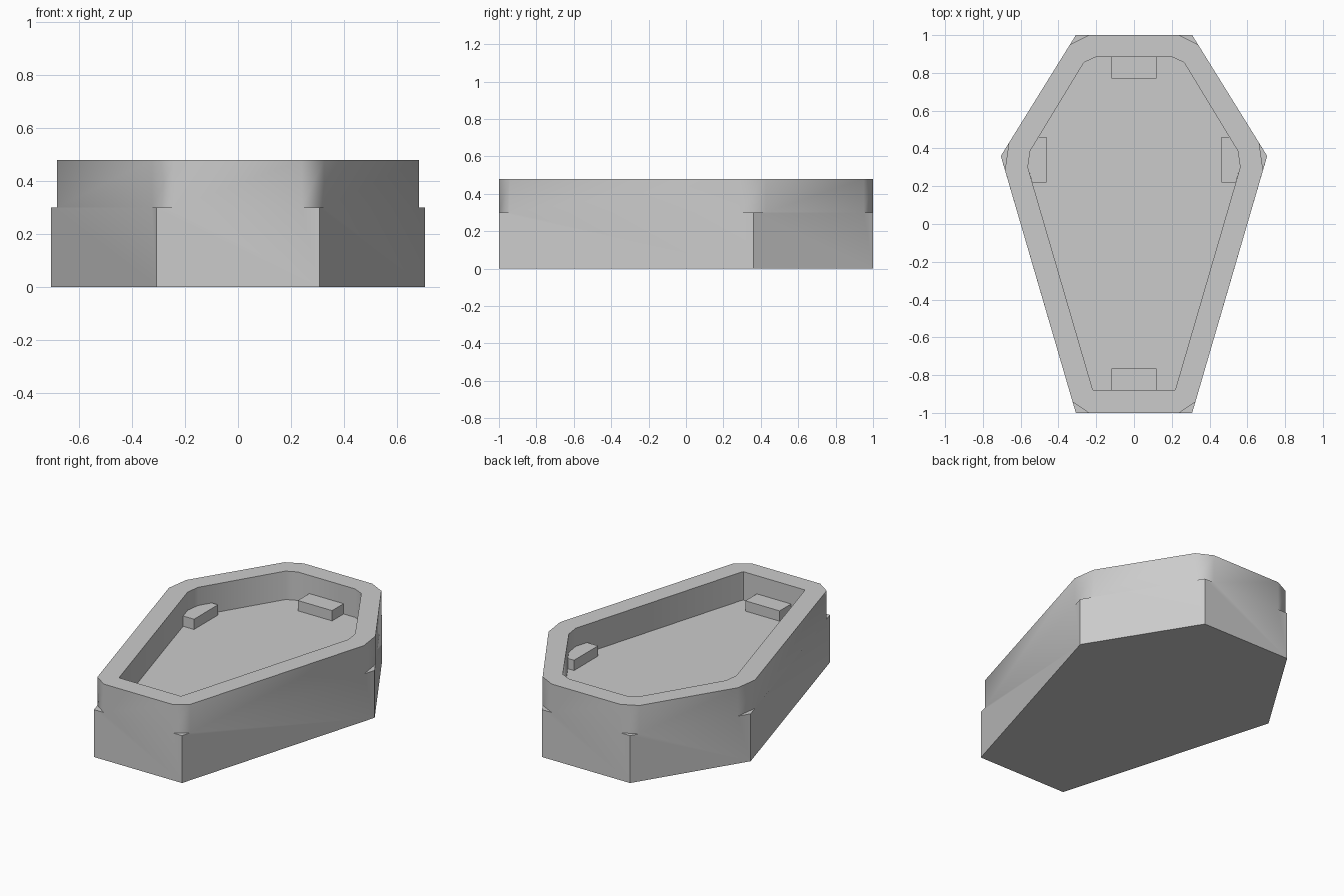
import bpy, bmesh

if "Cube" in bpy.data.objects:
    bpy.data.objects.remove(bpy.data.objects["Cube"])

grey = bpy.data.materials.new("stone grey")
grey.diffuse_color = (0.6, 0.6, 0.6, 1)
grey.use_nodes = True
grey.node_tree.nodes["Principled BSDF"].inputs["Base Color"].default_value = grey.diffuse_color

BASE_Z, TOP_Z, FLOOR_Z, BLOCK_Z = 0.30, 0.48, 0.30, 0.365


def mirrored(right):
    """Close a right-hand half outline (front to back) counterclockwise."""
    return right + [(-x, y) for x, y in reversed(right)]


def finish(bm, name, smooth=False):
    bmesh.ops.recalc_face_normals(bm, faces=bm.faces)
    mesh = bpy.data.meshes.new(name)
    bm.to_mesh(mesh)
    bm.free()
    mesh.materials.append(grey)
    obj = bpy.data.objects.new(name, mesh)
    bpy.context.collection.objects.link(obj)
    if smooth:
        bpy.ops.object.select_all(action='DESELECT')
        obj.select_set(True)
        bpy.context.view_layer.objects.active = obj
        bpy.ops.object.shade_smooth_by_angle(angle=0.72)


def ring(bm, outline, z):
    return [bm.verts.new((x, y, z)) for x, y in outline]


def bridge(bm, a, b):
    n = len(a)
    for i in range(n):
        j = (i + 1) % n
        bm.faces.new((a[i], a[j], b[j], b[i]))


# Outlines: pointed base, cut-corner upper body, and the recess
corners = mirrored([(0.308, -1), (0.705, 0.36), (0.308, 1)])
cut = mirrored([(0.24, -1), (0.325, -0.942), (0.683, 0.285),
                (0.663, 0.428), (0.339, 0.95), (0.24, 1)])
recess = mirrored([(0.215, -0.88), (0.222, -0.865), (0.562, 0.30),
                   (0.55, 0.386), (0.265, 0.855), (0.20, 0.885)])

# Coffin-shaped tray, solid below with a shallow recess
bm = bmesh.new()
bottom = ring(bm, corners, 0)
tips = ring(bm, corners, BASE_Z)
mid = ring(bm, cut, BASE_Z)
top = ring(bm, cut, TOP_Z)
rim = ring(bm, recess, TOP_Z)
floor = ring(bm, recess, FLOOR_Z)
bm.faces.new(bottom)
for i in range(6):
    j = (i + 1) % 6
    # lower wall, then the small ledge over each pointed corner
    bm.faces.new((bottom[i], bottom[j], tips[j], mid[2 * j], mid[2 * i + 1], tips[i]))
    bm.faces.new((tips[i], mid[2 * i + 1], mid[2 * i]))
bridge(bm, mid, top)
bridge(bm, top, rim)
bridge(bm, rim, floor)
bm.faces.new(floor)
finish(bm, "coffin_tray", True)


# Four locating blocks standing on the recess floor against its walls
def block(name, outline):
    bm = bmesh.new()
    low, high = ring(bm, outline, FLOOR_Z), ring(bm, outline, BLOCK_Z)
    bm.faces.new(low)
    bm.faces.new(high)
    bridge(bm, low, high)
    finish(bm, name)


block("front_block", mirrored([(0.12, -0.88), (0.12, -0.765)]))
block("back_block", mirrored([(0.12, 0.77), (0.12, 0.885)]))
side = [(0.462, 0.22), (0.538, 0.22), (0.562, 0.30),
        (0.55, 0.386), (0.505, 0.46), (0.462, 0.46)]
block("right_block", side)
block("left_block", [(-x, y) for x, y in side])
